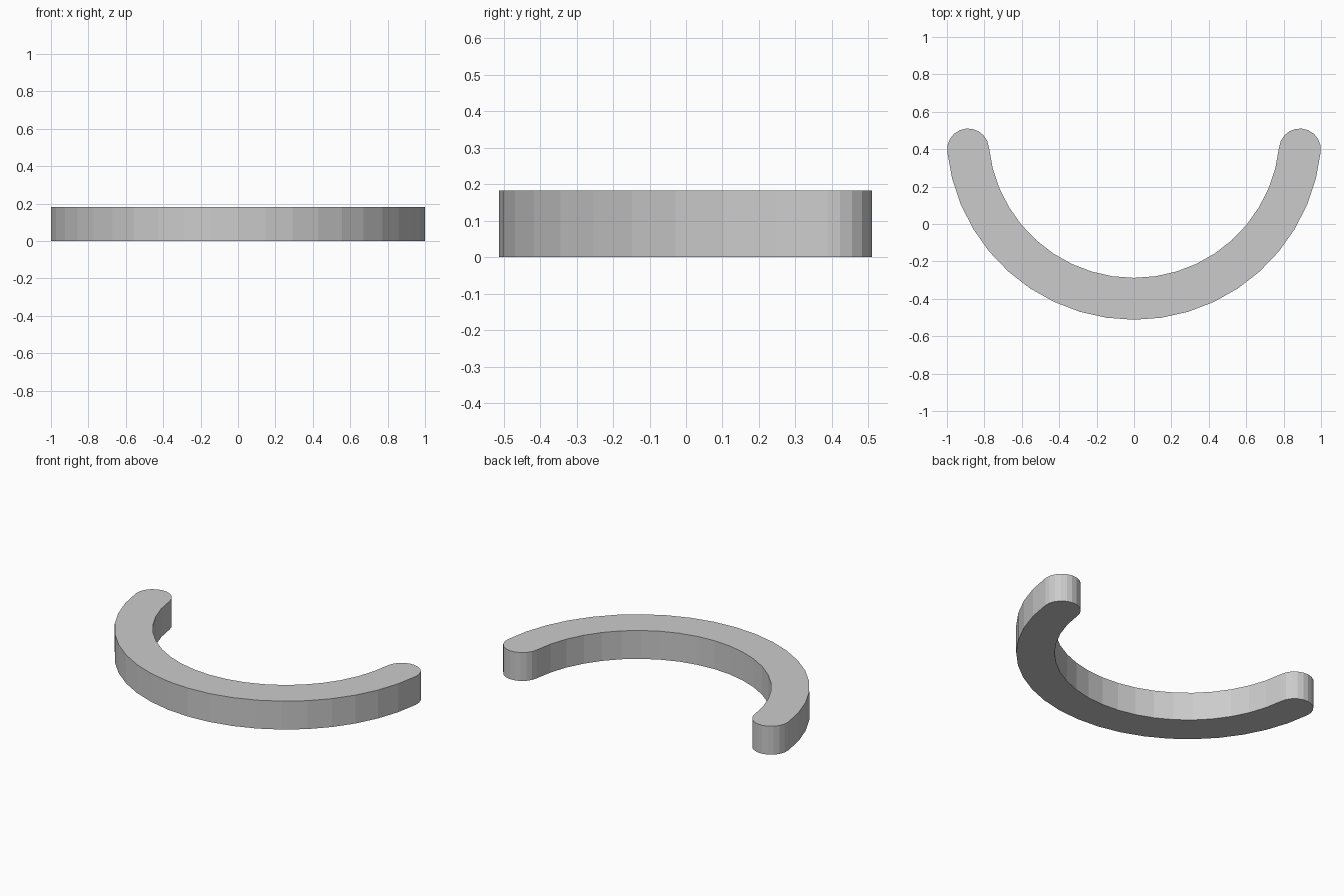
import bpy, bmesh
from math import radians, cos, sin, pi

if "Cube" in bpy.data.objects:
    bpy.data.objects.remove(bpy.data.objects["Cube"])

CY, R_OUT, R_IN, HEIGHT = 0.492, 1.004, 0.78, 0.183
END = radians(-6)            # angle where the band meets its round ends
R_MID, R_CAP = (R_OUT + R_IN) / 2, (R_OUT - R_IN) / 2


def arc(cx, cy, r, a, b, n):
    return [(cx + r * cos(a + (b - a) * i / n),
             cy + r * sin(a + (b - a) * i / n)) for i in range(n + 1)]


# Outline: outer arc, right round end, inner arc, left round end
left = -pi - END
cx, cy = R_MID * cos(END), CY + R_MID * sin(END)
outline = arc(0, CY, R_OUT, left, END, 20)
outline += arc(cx, cy, R_CAP, END, END + pi, 10)[1:-1]
outline += arc(0, CY, R_IN, END, left, 20)
outline += arc(-cx, cy, R_CAP, -END, pi - END, 10)[1:-1]

# Extrude the outline into a flat-shaded solid band
bm = bmesh.new()
base = bm.faces.new([bm.verts.new((x, y, 0)) for x, y in outline])
top = bmesh.ops.extrude_face_region(bm, geom=[base], use_keep_orig=True)
bmesh.ops.translate(bm, vec=(0, 0, HEIGHT),
                    verts=[g for g in top["geom"] if isinstance(g, bmesh.types.BMVert)])
bmesh.ops.recalc_face_normals(bm, faces=bm.faces)
mesh = bpy.data.meshes.new("curved_band")
bm.to_mesh(mesh)
bm.free()
bpy.context.collection.objects.link(bpy.data.objects.new("curved_band", mesh))
